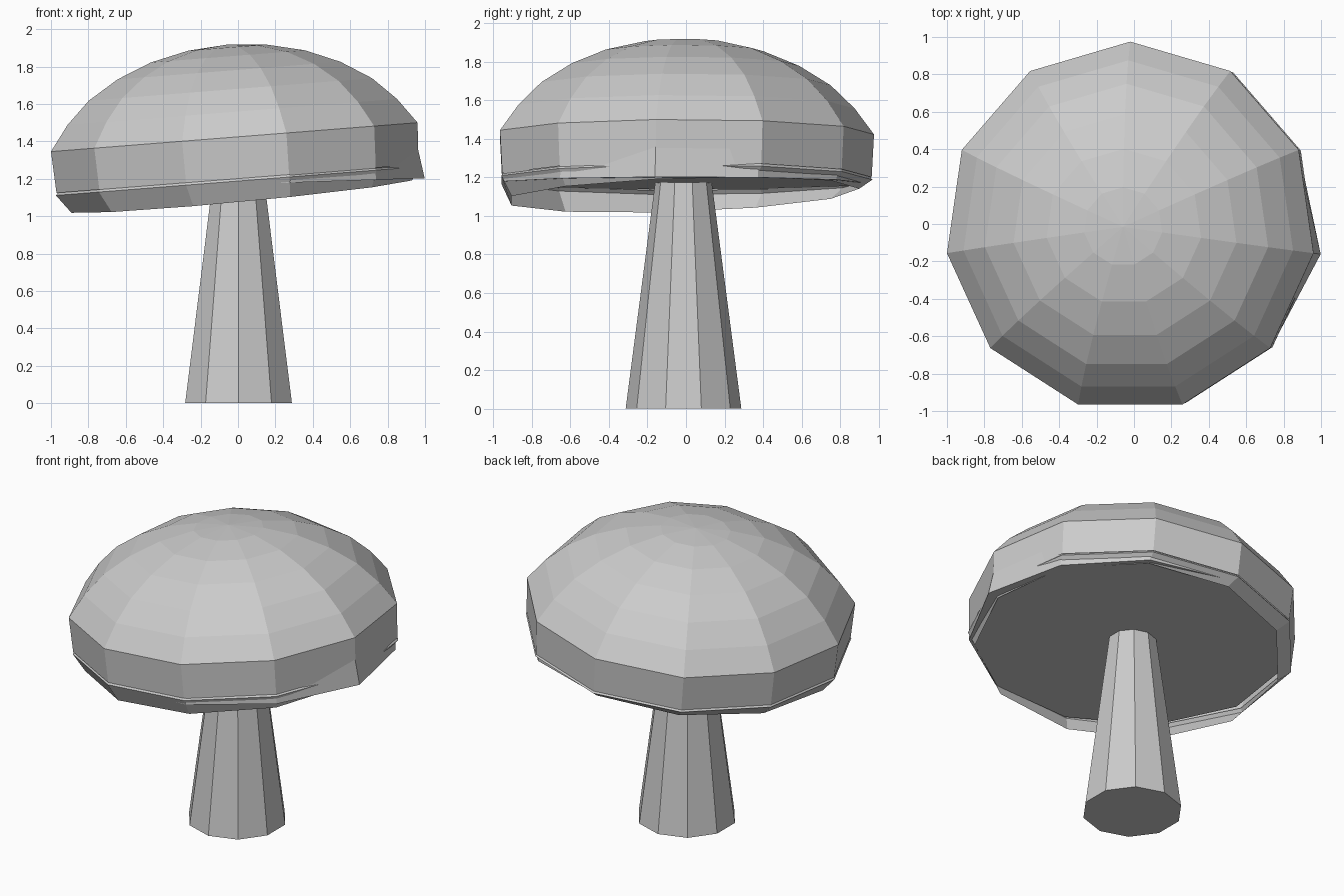
import bpy, bmesh, math

if "Cube" in bpy.data.objects:
    bpy.data.objects.remove(bpy.data.objects["Cube"])

START = math.pi / 2      # all cap rings have a corner at +y


def ring(n, centre, r, sx=0.0, sy=0.0, start=START):
    """n-gon whose plane rises by sx along x and sy along y."""
    cx, cy, cz = centre
    pts = []
    for i in range(n):
        a = start + i * 2 * math.pi / n
        dx, dy = r * math.cos(a), r * math.sin(a)
        pts.append((cx + dx, cy + dy, cz + sx * dx + sy * dy))
    return pts


def loft(name, rings, close_first=False, close_last=False, tip=None):
    """Skin rings listed bottom to top."""
    bm = bmesh.new()
    loops = [[bm.verts.new(p) for p in r] for r in rings]
    n = len(loops[0])
    for lo, hi in zip(loops, loops[1:]):
        for i in range(n):
            j = (i + 1) % n
            bm.faces.new((lo[i], lo[j], hi[j], hi[i]))
    if close_first:
        bm.faces.new(loops[0][::-1])
    if close_last:
        bm.faces.new(loops[-1])
    if tip:
        t = bm.verts.new(tip)
        for i in range(n):
            bm.faces.new((loops[-1][i], loops[-1][(i + 1) % n], t))
    me = bpy.data.meshes.new(name)
    bm.to_mesh(me)
    bm.free()
    ob = bpy.data.objects.new(name, me)
    bpy.context.collection.objects.link(ob)
    return ob


# Stem: tapered ten-sided column
loft("stem", [ring(10, (0.003, -0.013, 0), 0.3, start=-math.pi / 2),
              ring(10, (0.003, -0.013, 1.24), 0.138, start=-math.pi / 2)],
     close_first=True, close_last=True)

# Cap dome: flattened slices, leaning along x
TILT = 0.079


def axis(h):
    return (-0.02 - TILT * h, -0.015, 1.4225 + h)


step = math.pi / 14
rim = math.cos(6 * step)
rings = [ring(11, axis(-0.222), 0.978, TILT)]
for k, r in zip(range(6, 0, -1), (0.99, 0.89, 0.765, 0.602, 0.417, 0.211)):
    h = (math.cos(k * step) - rim) * 0.636
    rings.append(ring(11, axis(h), r, TILT))
loft("cap_dome", rings, tip=axis((1 - rim) * 0.636))

# Open lip below the dome, sagging to the front left, with a thin ledge on top
loft("cap_lip", [ring(11, (0.02, -0.022, 1.109), 0.92, 0.095, 0.035),
                 ring(11, axis(-0.235), 0.982, TILT),
                 ring(11, axis(-0.215), 0.965, TILT)])

# Underside plate, with one corner pulled out on the right
plate = loft("cap_underside",
             [ring(11, (0.014, -0.025, 1.17), 0.958, 0.034),
              ring(11, (-0.005, -0.018, 1.38), 0.965, 0.034)],
             close_first=True)
plate.data.vertices[8].co.x = 0.998
